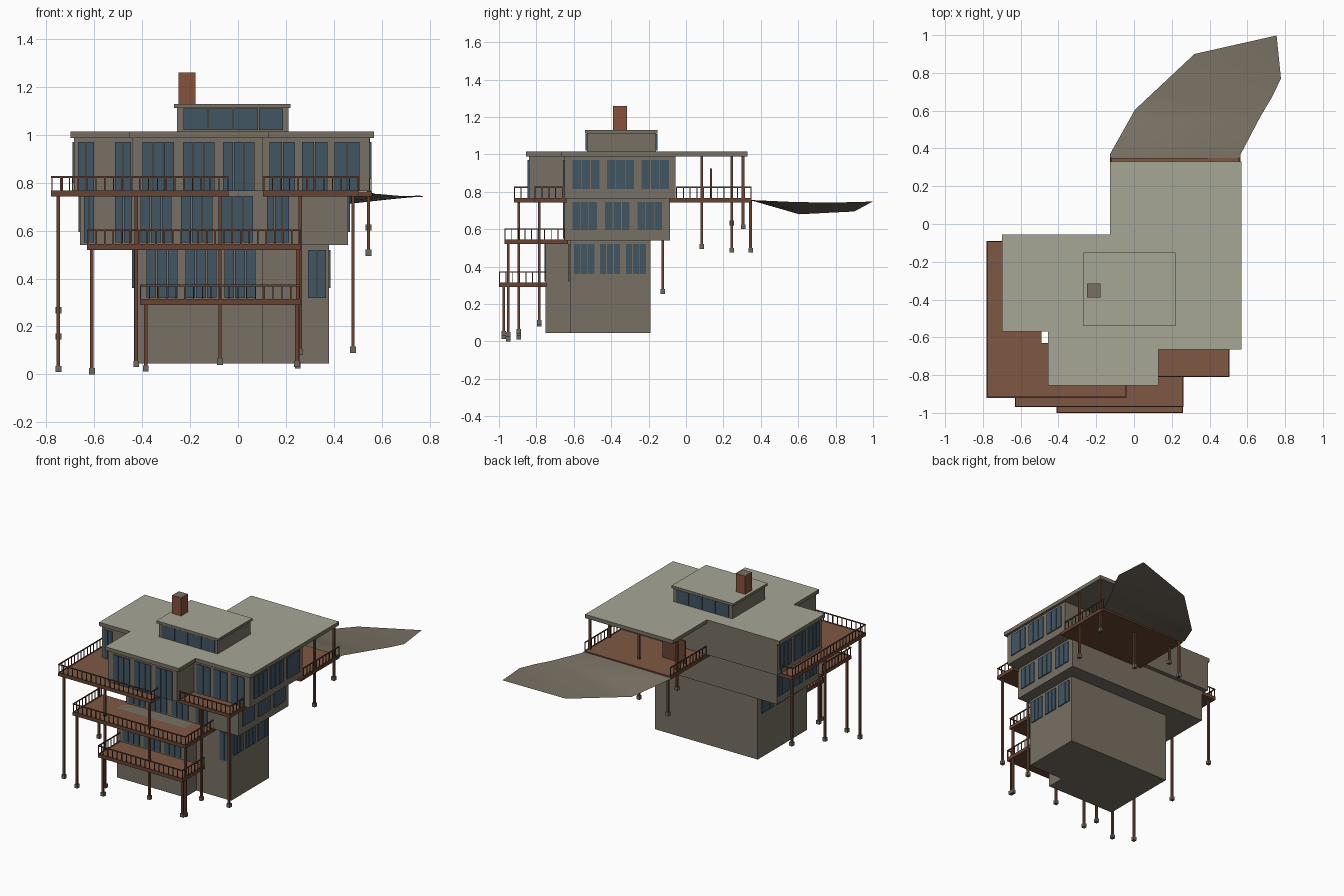
import bpy
import bmesh

if "Cube" in bpy.data.objects:
    bpy.data.objects.remove(bpy.data.objects["Cube"], do_unlink=True)


def material(name, *rgb):
    linear = [((c / 255 + .055) / 1.055) ** 2.4 for c in rgb] + [1]
    mat = bpy.data.materials.new(name)
    mat.use_nodes = True
    mat.diffuse_color = linear
    mat.node_tree.nodes["Principled BSDF"].inputs["Base Color"].default_value = linear
    return mat


wall = material("wall grey", 120, 112, 99)
roofing = material("pale roofing", 166, 167, 150)
decking = material("deck wood", 126, 88, 68)
timber = material("dark timber", 104, 68, 50)
glass = material("blue glass", 66, 86, 100)
brick = material("chimney brick", 134, 82, 58)
concrete = material("footing concrete", 108, 104, 97)


def finish(name, bm, mats):
    bmesh.ops.recalc_face_normals(bm, faces=bm.faces)
    # the second material, when given, goes on faces looking up
    if len(mats) > 1:
        for face in bm.faces:
            face.material_index = int(face.normal.z > .9)
    mesh = bpy.data.meshes.new(name)
    bm.to_mesh(mesh)
    bm.free()
    for mat in mats:
        mesh.materials.append(mat)
    obj = bpy.data.objects.new(name, mesh)
    bpy.context.collection.objects.link(obj)
    return obj


def prism(name, outline, low, high, *mats):
    bm = bmesh.new()
    base = bm.faces.new([bm.verts.new((x, y, low)) for x, y in outline])
    top = bmesh.ops.extrude_face_region(bm, geom=[base])["geom"]
    verts = [v for v in top if isinstance(v, bmesh.types.BMVert)]
    bmesh.ops.translate(bm, verts=verts, vec=(0, 0, high - low))
    return finish(name, bm, mats)


def boxes(name, spans, *mats):
    """Join boxes given as (x range, y range, z range)."""
    bm = bmesh.new()
    for span in spans:
        made = bmesh.ops.create_cube(bm, size=1)["verts"]
        for v in made:
            for axis, (a, b) in enumerate(span):
                v.co[axis] = (a + b) / 2 + v.co[axis] * (b - a)
    return finish(name, bm, mats)


def around(centre, width):
    return centre - width / 2, centre + width / 2


# Stacked storeys, each overhanging the one below
prism("lower_storey", [(-.435, -.75), (.105, -.75), (.105, -.62), (.38, -.62),
                       (.38, -.19), (-.435, -.19)], .045, .54, wall)
prism("middle_storey", [(-.66, -.56), (-.43, -.56), (-.43, -.65), (.46, -.65),
                        (.46, -.085), (-.66, -.085)], .54, .765, wall)
prism("upper_storey", [(-.685, -.56), (-.44, -.56), (-.44, -.84), (.105, -.84),
                       (.105, -.65), (.55, -.65), (.55, -.055), (-.685, -.055)],
      .765, .99, wall)

# Flat roof, raised clerestory and chimney
prism("main_roof", [(-.7, -.57), (-.455, -.57), (-.455, -.855), (.13, -.855),
                    (.13, -.665), (.568, -.665), (.568, .33), (-.127, .33),
                    (-.127, -.055), (-.7, -.055)], .988, 1.015, wall, roofing)
boxes("clerestory", [((-.255, .21), (-.53, -.16), (1.01, 1.115))], wall)
boxes("clerestory_roof", [((-.268, .22), (-.54, -.152), (1.112, 1.13))], wall, roofing)
boxes("chimney", [((-.248, -.177), (-.39, -.315), (1.12, 1.26))], brick, wall)


def windows(name, axis, plane, ranges, low, high, panes):
    """Thin panes on a wall; axis 0 is a wall facing x, axis 1 facing y."""
    spans = []
    for a, b in ranges:
        step = (b - a) / panes
        for i in range(panes):
            along = (a + i * step + .002, a + (i + 1) * step - .002)
            depth = around(plane, .014)
            pair = (depth, along) if axis == 0 else (along, depth)
            spans.append((*pair, (low, high)))
    boxes(name, spans, glass)


def row(start, width, pitch, count):
    return [(start + i * pitch, start + i * pitch + width) for i in range(count)]


# Front glazing
windows("upper_bay_windows", 1, -.84, row(-.4, .135, .168, 3), .765, .97, 3)
windows("upper_left_windows", 1, -.65, row(.13, .11, .135, 3), .765, .97, 2)
windows("upper_right_windows", 1, -.56, [(-.67, -.6), (-.515, -.445)], .765, .97, 2)
windows("middle_windows", 1, -.65, row(-.41, .135, .17, 3) + [(.12, .215)], .55, .745, 3)
windows("middle_right_windows", 1, -.56, [(-.645, -.6), (-.515, -.44)], .55, .745, 2)
windows("lower_windows", 1, -.75, row(-.385, .135, .163, 3), .32, .52, 3)
windows("lower_left_window", 1, -.62, [(.29, .37)], .32, .52, 2)
for side, plane in (("front", -.53), ("back", -.16)):
    windows("clerestory_windows_" + side, 1, plane, row(-.23, .42, 1, 1), 1.02, 1.11, 4)

# Side glazing
windows("upper_side_windows", 0, .55, row(-.61, .15, .185, 3), .815, .97, 3)
windows("middle_side_windows", 0, .46, row(-.61, .135, .175, 3), .595, .745, 3)
windows("lower_side_windows", 0, .38, row(-.6, .112, .138, 3), .36, .52, 3)
windows("upper_far_side_windows", 0, -.685, row(-.53, .13, .16, 3), .8, .97, 3)
windows("middle_far_side_windows", 0, -.66, row(-.53, .125, .155, 3), .595, .745, 3)
windows("lower_far_side_windows", 0, -.435, row(-.7, .13, .17, 3), .36, .52, 3)


def deck(name, areas, top):
    boxes(name, [(*area, (top - .02, top)) for area in areas], timber, decking)


def railing(name, path, floor):
    """Top rail, low rail and balusters along an axis-aligned path."""
    spans = []
    top = floor + .065
    for (ax, ay), (bx, by) in zip(path, path[1:]):
        xs = (min(ax, bx) - .003, max(ax, bx) + .003)
        ys = (min(ay, by) - .003, max(ay, by) + .003)
        spans.append((xs, ys, (top - .007, top)))
        spans.append((xs, ys, (floor, floor + .005)))
        count = max(2, round((abs(bx - ax) + abs(by - ay)) / .036))
        for i in range(count + 1):
            t = i / count
            spans.append((around(ax + (bx - ax) * t, .005),
                          around(ay + (by - ay) * t, .005), (floor, top)))
    boxes(name, spans, timber)


# Balconies and rear terrace
deck("upper_deck", [((-.78, -.49), (-.92, -.09)), ((-.49, -.04), (-.92, -.63))], .763)
railing("upper_railing", [(-.69, -.093), (-.777, -.093), (-.777, -.917),
                          (-.043, -.917), (-.043, -.845)], .763)
deck("upper_left_deck", [((.105, .505), (-.81, -.64))], .763)
railing("upper_left_railing", [(.108, -.807), (.502, -.807), (.502, -.66)], .763)
deck("middle_deck", [((-.63, .263), (-.97, -.63))], .54)
railing("middle_railing", [(-.627, -.65), (-.627, -.967), (.26, -.967), (.26, -.65)], .54)
deck("lower_deck", [((-.41, .26), (-1, -.745))], .31)
railing("lower_railing", [(-.407, -.75), (-.407, -.997), (.257, -.997), (.257, -.75)], .31)
deck("rear_terrace", [((-.127, .56), (-.09, .35))], .763)
for side, x in (("left", .555), ("right", -.122)):
    railing("terrace_railing_" + side, [(x, -.05), (x, .348)], .763)
boxes("terrace_panel", [((-.09, .09), (.128, .138), (.763, .925))], timber)

# Posts on concrete footings: x, y, foot, top
posts = [(-.385, -.975, .012, .3), (.245, -.975, .03, .3),
         (-.61, -.95, 0, .53), (.25, -.95, .025, .53),
         (-.75, -.895, .01, .75), (-.425, -.895, .03, .75), (-.075, -.895, .04, .75),
         (-.75, -.5, .145, .75), (-.75, -.125, .255, .75),
         (.48, -.785, .09, .75), (.26, -.785, .08, .75),
         (.545, .085, .495, .99), (.545, .305, .6, .99),
         (.2, .245, .475, .99), (-.1, .245, .62, .99), (-.1, .345, .475, .75)]
boxes("support_posts", [(around(x, .014), around(y, .014), (low, high))
                        for x, y, low, high in posts], timber)
boxes("post_footings", [(around(x, .024), around(y, .024), (low, low + .026))
                        for x, y, low, high in posts], concrete)

# Sagging approach ramp lofted between two edges
near = [(-.127, .33, .757), (-.127, .37, .748), (.005, .605, .68),
        (.32, .9, .695), (.755, .998, .748)]
far = [(.565, .33, .757), (.565, .37, .755), (.67, .57, .746),
       (.73, .67, .744), (.778, .77, .742)]
bm = bmesh.new()
rails = [[bm.verts.new(p) for p in edge] for edge in (near, far)]
for i in range(len(near) - 1):
    bm.faces.new((rails[0][i], rails[1][i], rails[1][i + 1], rails[0][i + 1]))
bmesh.ops.subdivide_edges(bm, edges=bm.edges, cuts=3, use_grid_fill=True)
ramp = finish("approach_ramp", bm, [wall])
for polygon in ramp.data.polygons:
    polygon.use_smooth = True
